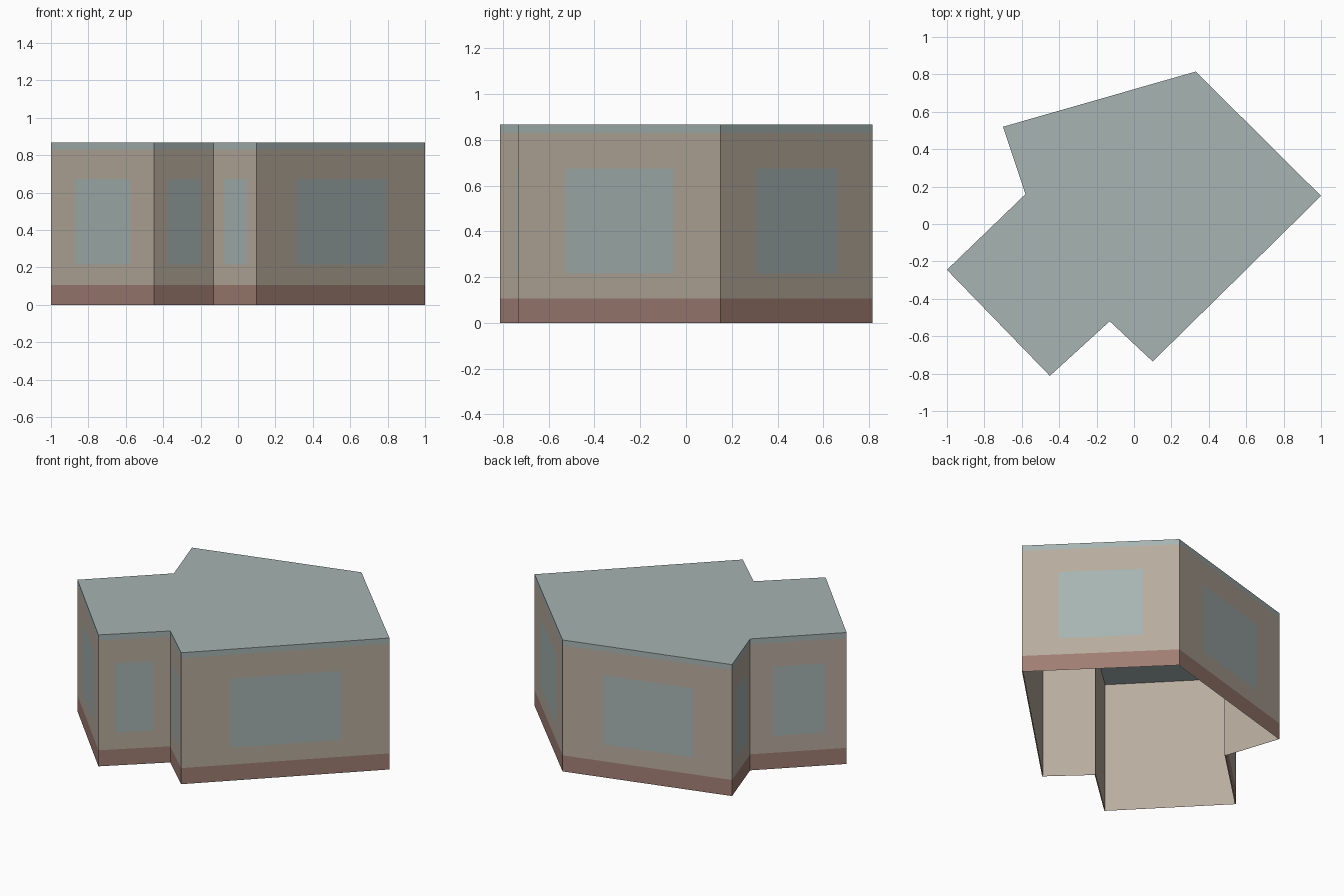
import bpy
import bmesh
from mathutils import Vector

if "Cube" in bpy.data.objects:
    bpy.data.objects.remove(bpy.data.objects["Cube"], do_unlink=True)


def make_material(name, rgb):
    linear = [((c / 255 + 0.055) / 1.055) ** 2.4 for c in rgb] + [1.0]
    mat = bpy.data.materials.new(name)
    mat.use_nodes = True
    mat.diffuse_color = linear
    mat.node_tree.nodes["Principled BSDF"].inputs["Base Color"].default_value = linear
    return mat


wall_mat = make_material("wall_tan", (184, 172, 158))
base_mat = make_material("base_brown", (160, 126, 115))
teal_mat = make_material("roof_and_glass_teal", (166, 180, 178))

# Footprint, counter-clockwise
FOOTPRINT = [Vector(p) for p in (
    (-1, -0.245), (-0.45, -0.812), (-0.13, -0.52), (0.1, -0.735),
    (1, 0.15), (0.33, 0.815), (-0.7, 0.52), (-0.58, 0.16))]
HEIGHT = 0.867
LEVELS = [0, 0.106, 0.217, 0.674, 0.831, HEIGHT]   # base, sill, head, trim, top
COLUMNS = [0, 0.235, 0.77, 1]                      # window sides along each wall


def add_object(name, bm, materials):
    mesh = bpy.data.meshes.new(name)
    bm.to_mesh(mesh)
    bm.free()
    for mat in materials:
        mesh.materials.append(mat)
    obj = bpy.data.objects.new(name, mesh)
    bpy.context.collection.objects.link(obj)
    return obj


# Walls: one grid per side, with base, window and trim cells picked by position
bm = bmesh.new()
for i, start in enumerate(FOOTPRINT):
    end = FOOTPRINT[(i + 1) % len(FOOTPRINT)]
    grid = [[bm.verts.new((*start.lerp(end, t), z)) for t in COLUMNS] for z in LEVELS]
    for row in range(len(LEVELS) - 1):
        for col in range(len(COLUMNS) - 1):
            face = bm.faces.new((grid[row][col], grid[row][col + 1],
                                 grid[row + 1][col + 1], grid[row + 1][col]))
            if row == 0:
                face.material_index = 1
            elif row == 4 or (row == 2 and col == 1):
                face.material_index = 2
bmesh.ops.remove_doubles(bm, verts=bm.verts[:], dist=0.0001)
walls = add_object("walls", bm, [wall_mat, base_mat, teal_mat] + [wall_mat] * 3)

# Plain inner lining of the walls
lining = walls.modifiers.new("inner_lining", "SOLIDIFY")
lining.thickness = 0.005
lining.offset = -1
lining.use_even_offset = True
lining.use_rim = False
lining.material_offset = 3

# Flat roof; the underside of the building stays open
bm = bmesh.new()
bm.faces.new([bm.verts.new((*p, HEIGHT)) for p in FOOTPRINT])
add_object("roof", bm, [teal_mat])
